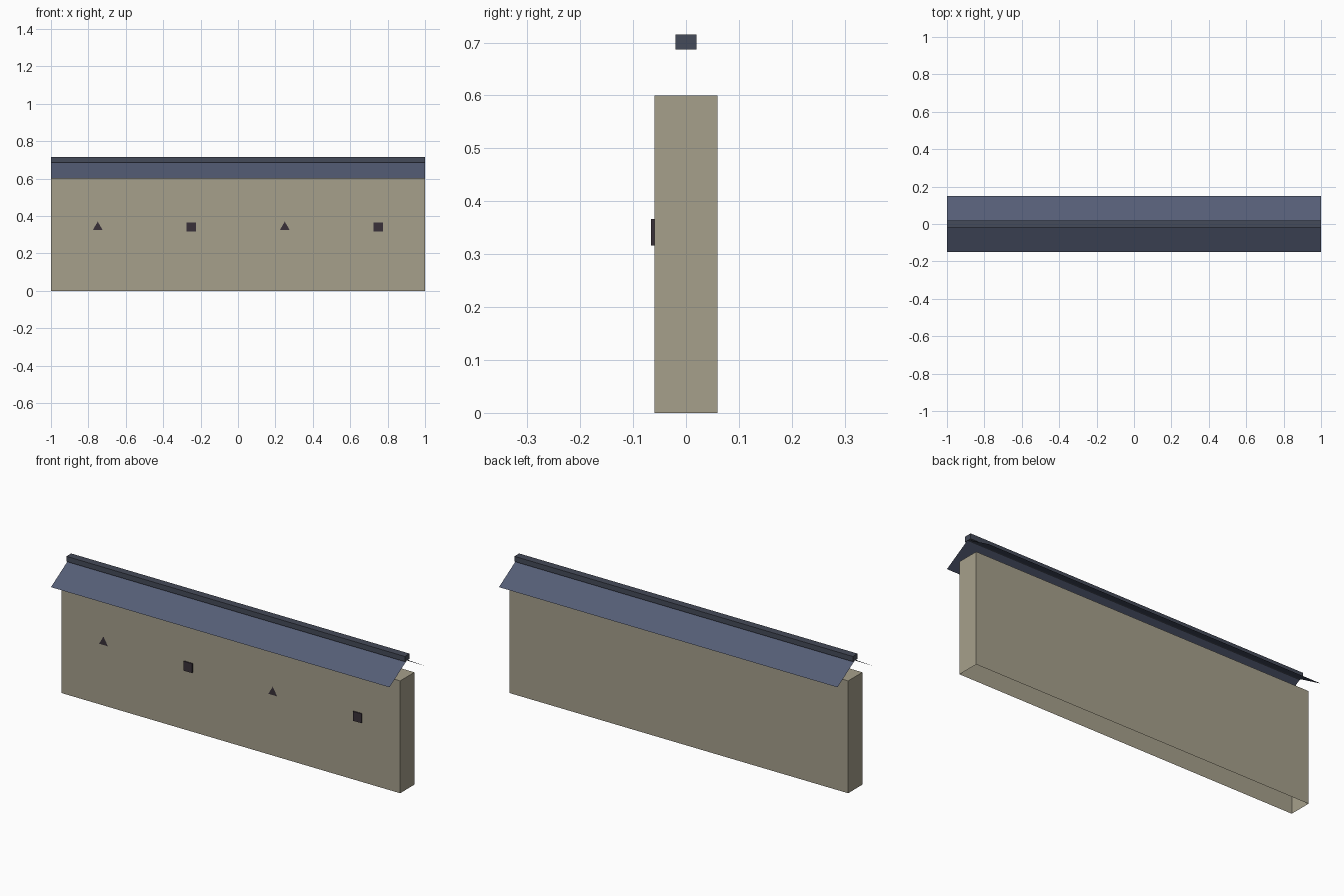
import bpy, bmesh, math

if "Cube" in bpy.data.objects:
    bpy.data.objects.remove(bpy.data.objects["Cube"])


def material(name, rgb):
    m = bpy.data.materials.new(name)
    m.diffuse_color = (*rgb, 1)
    m.use_nodes = True
    m.node_tree.nodes["Principled BSDF"].inputs["Base Color"].default_value = m.diffuse_color
    return m


PLASTER = material("plaster", (0.38, 0.35, 0.26))
TILE = material("roof_tile", (0.09, 0.11, 0.18))
RIDGE = material("ridge_tile", (0.06, 0.07, 0.10))
DARK = material("opening_dark", (0.04, 0.03, 0.04))


def finish(name, bm, mat):
    me = bpy.data.meshes.new(name)
    bm.to_mesh(me)
    bm.free()
    me.materials.append(mat)
    ob = bpy.data.objects.new(name, me)
    bpy.context.collection.objects.link(ob)
    return ob


def box(name, size, centre, mat, open_bottom=False):
    bm = bmesh.new()
    bmesh.ops.create_cube(bm, size=1)
    bmesh.ops.scale(bm, vec=size, verts=bm.verts)
    bmesh.ops.translate(bm, vec=centre, verts=bm.verts)
    if open_bottom:
        bm.normal_update()
        down = [f for f in bm.faces if f.normal.z < -0.9]
        bmesh.ops.delete(bm, geom=down, context='FACES')
    return finish(name, bm, mat)


def sheet(name, points, mat):
    bm = bmesh.new()
    bm.faces.new([bm.verts.new(p) for p in points])
    return finish(name, bm, mat)


# Wall body, open underneath
box("wall", (2, 0.12, 0.6), (0, 0, 0.3), PLASTER, open_bottom=True)

# Two thin roof slopes meeting under the ridge
for side, label in ((-1, "front"), (1, "back")):
    s = -side
    sheet(f"roof_{label}", [(-s, side * 0.15, 0.6), (s, side * 0.15, 0.6),
                            (s, 0, 0.69), (-s, 0, 0.69)], TILE)

# Ridge cap
box("ridge", (2, 0.04, 0.028), (0, 0, 0.701), RIDGE)

# Alternating triangular and square loopholes on the front
for i, x in enumerate((-0.75, -0.25, 0.25, 0.75)):
    if i % 2:
        box(f"square_loophole_{i}", (0.05, 0.01, 0.05), (x, -0.061, 0.341), DARK)
    else:
        pts = [(x + 0.03 * math.cos(a), -0.064, 0.34 + 0.03 * math.sin(a))
               for a in (math.radians(90 + 120 * k) for k in range(3))]
        sheet(f"triangle_loophole_{i}", [pts[0], pts[1], pts[2]], DARK)
